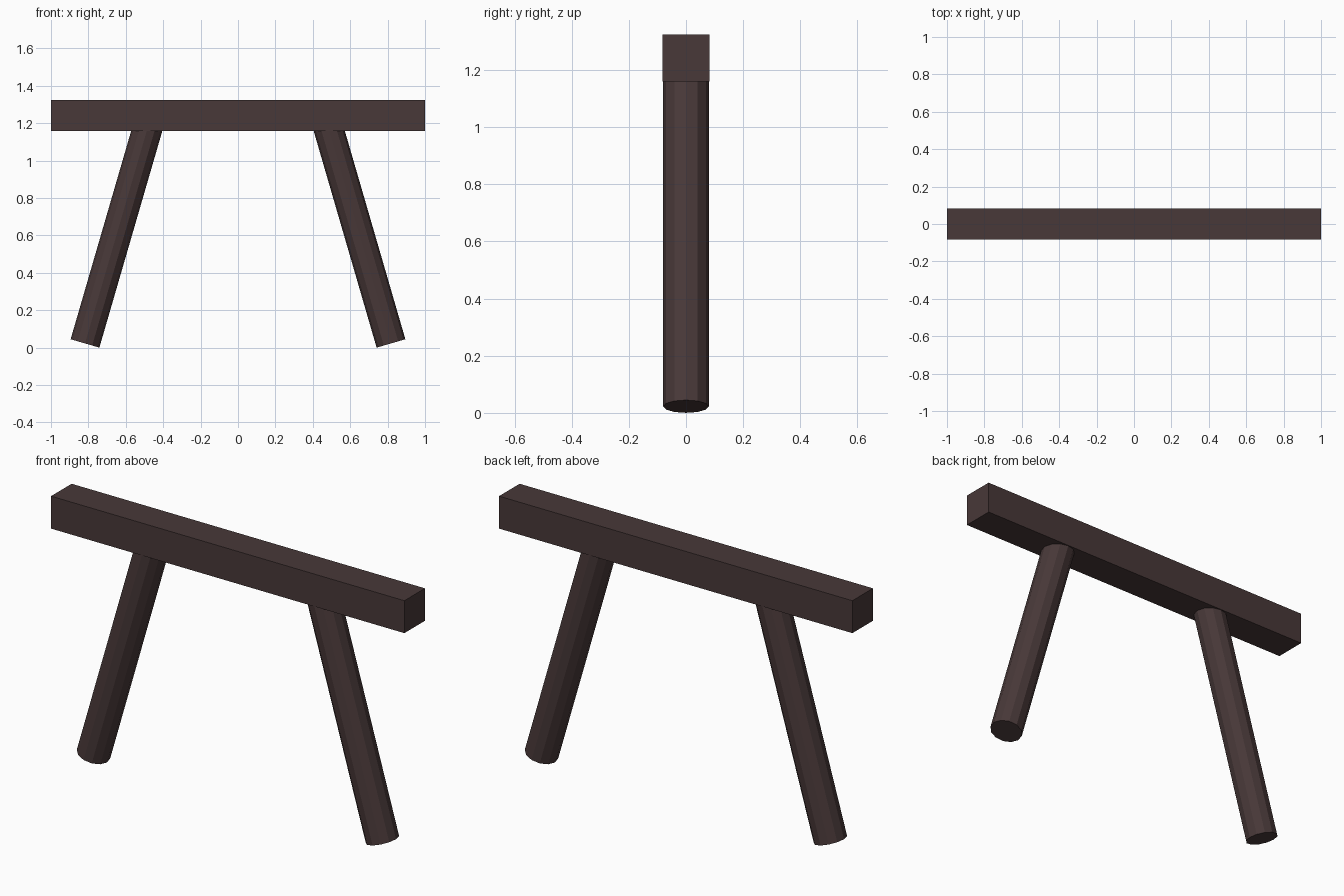
import bpy
from math import radians, tan
from mathutils import Vector

if "Cube" in bpy.data.objects:
    bpy.data.objects.remove(bpy.data.objects["Cube"])

wood = bpy.data.materials.new("dark_wood")
wood.diffuse_color = (0.065, 0.04, 0.04, 1)
wood.use_nodes = True
wood.node_tree.nodes["Principled BSDF"].inputs["Base Color"].default_value = wood.diffuse_color

# Square top beam
bpy.ops.mesh.primitive_cube_add(size=1, location=(0, 0, 1.242))
beam = bpy.context.object
beam.name = "top_beam"
beam.scale = (2, 0.166, 0.166)
beam.data.materials.append(wood)


# Splayed round legs, cut square at the foot and let into the beam
def leg(name, side):
    tilt = radians(16.2)
    foot = Vector((side * 0.818, 0, 0.0225))
    head = Vector((side * (0.818 - 1.2 * tan(tilt)), 0, 1.2225))
    bpy.ops.mesh.primitive_cylinder_add(
        vertices=12, radius=0.08, depth=(head - foot).length,
        location=(foot + head) / 2, rotation=(0, -side * tilt, 0))
    ob = bpy.context.object
    ob.name = name
    ob.data.materials.append(wood)


leg("left_leg", -1)
leg("right_leg", 1)
